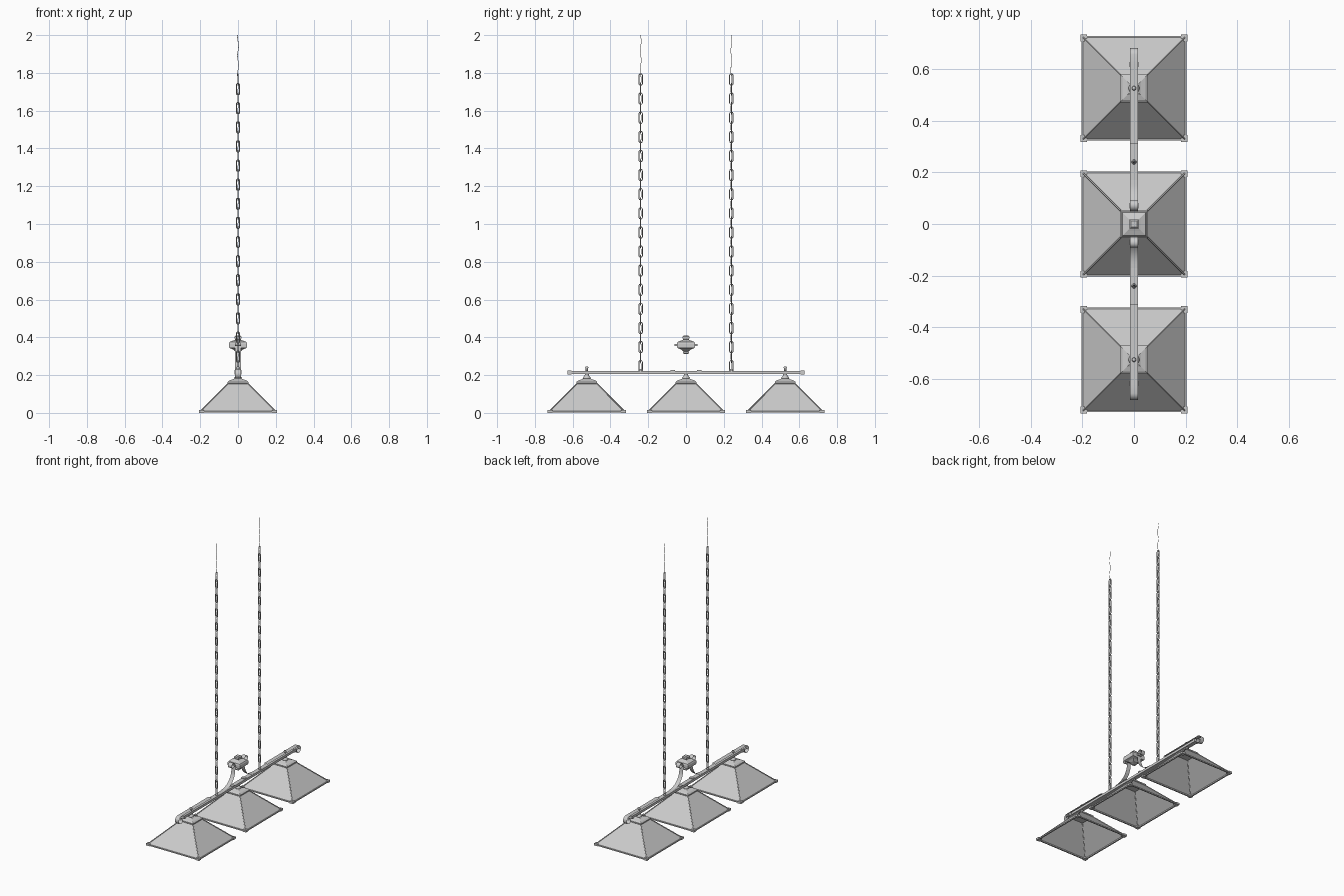
import bpy, bmesh, math
from mathutils import Vector

if "Cube" in bpy.data.objects:
    bpy.data.objects.remove(bpy.data.objects["Cube"])


def finish(name, bm, smooth=False):
    bmesh.ops.recalc_face_normals(bm, faces=bm.faces)
    me = bpy.data.meshes.new(name)
    bm.to_mesh(me)
    bm.free()
    ob = bpy.data.objects.new(name, me)
    bpy.context.collection.objects.link(ob)
    for p in me.polygons:
        p.use_smooth = smooth
    return ob


def lathe(name, prof, n, y=0, caps=True, smooth=False):
    """Stack of n-sided rings; prof = (radius or half width, z)."""
    bm = bmesh.new()
    k = 1 / math.cos(math.pi / n) if n == 4 else 1
    rings = []
    for r, z in prof:
        rings.append([bm.verts.new((r * k * math.cos(2 * math.pi * (i + .5) / n),
                                    y + r * k * math.sin(2 * math.pi * (i + .5) / n), z))
                      for i in range(n)])
    for a, b in zip(rings, rings[1:]):
        for i in range(n):
            j = (i + 1) % n
            bm.faces.new((a[i], a[j], b[j], b[i]))
    if caps:
        bm.faces.new(rings[0])
        bm.faces.new(rings[-1])
    return finish(name, bm, smooth)


def tubes(name, paths, r, cyclic=False, res=1):
    cu = bpy.data.curves.new(name, 'CURVE')
    cu.dimensions = '3D'
    cu.bevel_depth, cu.bevel_resolution = r, res
    cu.use_fill_caps = True
    for pts in paths:
        s = cu.splines.new('POLY')
        s.points.add(len(pts) - 1)
        for p, co in zip(s.points, pts):
            p.co = (*co, 1)
        s.use_cyclic_u = cyclic
    tmp = bpy.data.objects.new(name + "_tmp", cu)
    bpy.context.collection.objects.link(tmp)
    bpy.context.view_layer.update()
    me = bpy.data.meshes.new_from_object(tmp)
    bpy.data.objects.remove(tmp)
    me.name = name
    ob = bpy.data.objects.new(name, me)
    bpy.context.collection.objects.link(ob)
    return ob


def box(name, c, s):
    bm = bmesh.new()
    bmesh.ops.create_cube(bm, size=1)
    for v in bm.verts:
        v.co = Vector([v.co[i] * s[i] + c[i] for i in range(3)])
    return finish(name, bm)


def ribbon(name, path, half, side):
    """Flat metal strip: (y, z) path extruded across x."""
    bm = bmesh.new()
    rows = [[bm.verts.new((x, side * y, z)) for x in (-half, half)] for y, z in path]
    for a, b in zip(rows, rows[1:]):
        bm.faces.new((a[0], a[1], b[1], b[0]))
    return finish(name, bm, True)


def arc(cy, cz, r0, r1, a0, a1, n):
    out = []
    for i in range(n + 1):
        t = i / n
        a, r = math.radians(a0 + (a1 - a0) * t), r0 + (r1 - r0) * t
        out.append((cy + r * math.cos(a), cz + r * math.sin(a)))
    return out


# Shades: open pyramid, rim, hip trim, corner pieces, cap and stem
H = 0.2
for tag, y in (("front", -0.525), ("middle", 0), ("back", 0.525)):
    lathe(tag + "_shade", [(H, 0.006), (0.047, 0.16)], 4, y, caps=False)
    lathe(tag + "_shade_rim", [(H - .006, .001), (H + .003, .001), (H + .003, .009),
                               (H - .006, .009), (H - .006, .001)], 4, y, caps=False)
    corners = [(sx, sy) for sx in (-1, 1) for sy in (-1, 1)]
    tubes(tag + "_shade_hips", [[(sx * H, y + sy * H, .008), (sx * .047, y + sy * .047, .161)]
                                for sx, sy in corners], .003)
    for i, (sx, sy) in enumerate(corners):
        box(f"{tag}_corner_{i}", (sx * .194, y + sy * .194, .007), (.026, .026, .014))
    lathe(tag + "_cap", [(.05, .152), (.055, .156), (.055, .164), (.045, .172), (.026, .178),
                         (.018, .183)], 4, y)
    lathe(tag + "_stem", [(.019, .18), (.021, .187), (.015, .193), (.011, .2), (.011, .206)],
          16, y, smooth=True)
    if y:
        lathe(tag + "_stem_knob", [(.007, .222), (.007, .236), (.009, .239), (.006, .246)],
              12, y, smooth=True)

# Main bar with end collars
box("main_bar", (0, 0, .2145), (.03, 1.25, .017))
for s, tag in ((-1, "front"), (1, "back")):
    box(tag + "_bar_collar", (0, s * .617, .2145), (.035, .02, .022))
    # Strip over the bar ending in a drooping scroll
    scroll = arc(.655, .203, .03, .01, 90, -330, 26)
    ribbon(tag + "_end_scroll", [(.31, .233), (.62, .233)] + scroll, .015, s)
    # Curved bracket from bar to finial, curling outward at the top
    sweep = [(.17, .226)] + arc(.16, .335, .108, .108, 268, 182, 14)
    curl = arc(.075, .365, .026, .009, 205, -150, 20)
    ribbon(tag + "_bracket", sweep + curl, .015, s)
    box(tag + "_bracket_foot", (0, s * .07, .225), (.036, .022, .006))

# Central square finial
lathe("finial", [(.012, .312), (.016, .318), (.014, .326), (.03, .338), (.046, .344),
                 (.048, .35), (.048, .368), (.044, .376), (.028, .382), (.014, .388),
                 (.018, .394), (.018, .404), (.012, .41)], 4)
box("finial_cross_bar", (0, 0, .36), (.03, .12, .012))

# Chains and wavy cables threaded through them
N, Z0, Z1 = 31, .222, 1.79
pitch = (Z1 - Z0) / N
half, wid = pitch / 2 + .005, .009
for s, tag in ((-1, "front"), (1, "back")):
    y = s * .24
    links = []
    for k in range(N):
        zc = Z0 + pitch * (k + .5)
        link = []
        for top in (1, -1):
            for j in range(7):
                a = math.pi * j / 6 + (0 if top == 1 else math.pi)
                u = wid * math.cos(a)
                z = zc + top * (half - wid) + wid * math.sin(a)
                link.append((u, y, z) if k % 2 else (0, y + u, z))
        links.append(link)
    tubes(tag + "_chain", links, .0028, True)
    M = 160
    wire = []
    for i in range(M + 1):
        z = .225 + (2 - .225) * i / M
        a = math.pi * (z - Z0) / pitch
        wire.append((.003 * math.cos(a), y + .003 * math.sin(a), z))
    tubes(tag + "_cable", [wire], .0014)
    lathe(tag + "_chain_mount", [(.009, .222), (.009, .228), (.005, .232)], 12, y, smooth=True)
